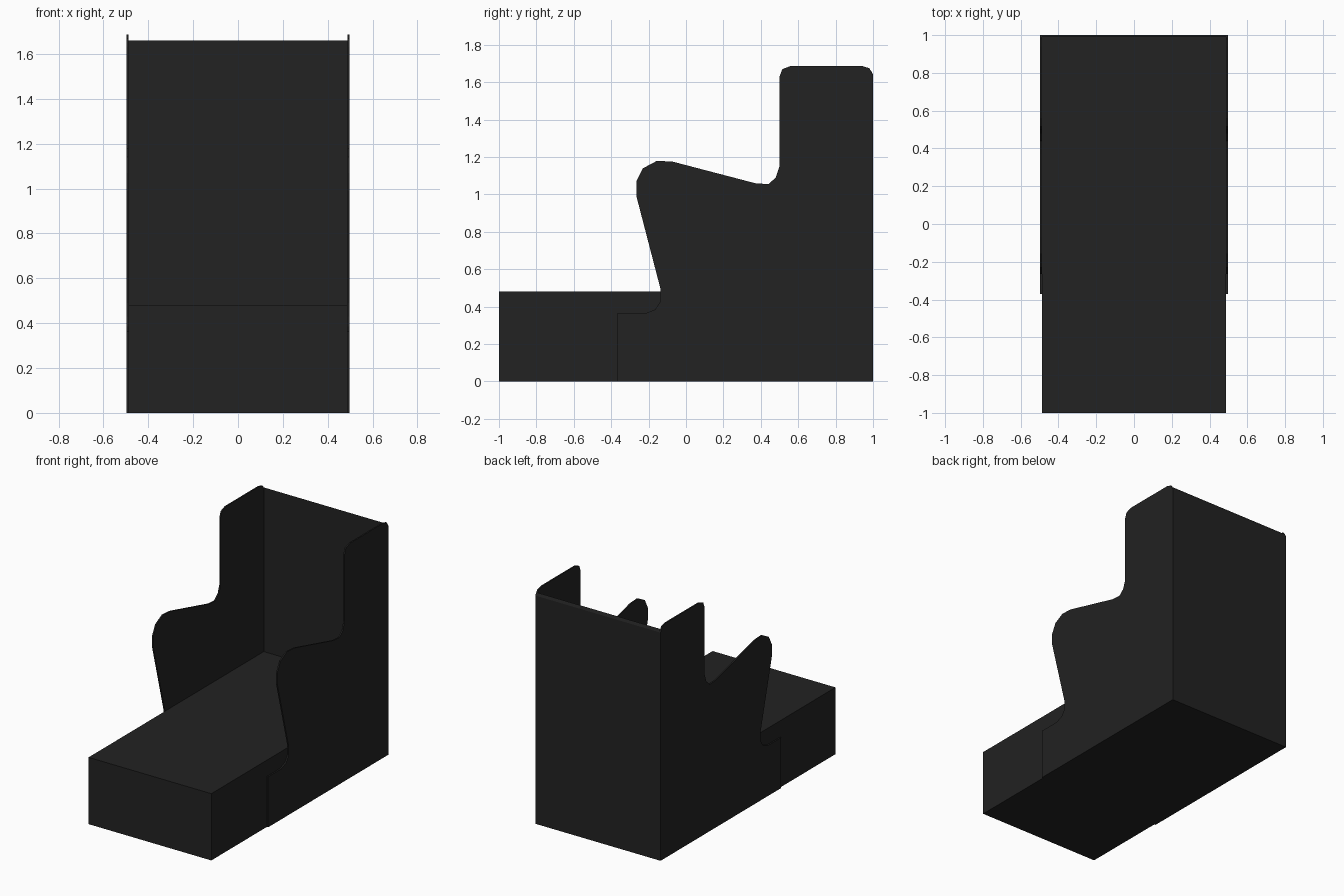
import bpy
import bmesh

cube = bpy.data.objects.get("Cube")
if cube:
    bpy.data.objects.remove(cube, do_unlink=True)

black = bpy.data.materials.new("matte_black")
black.use_nodes = True
colour = (0.016, 0.016, 0.016, 1)
black.diffuse_color = colour
bsdf = next(n for n in black.node_tree.nodes if n.type == 'BSDF_PRINCIPLED')
bsdf.inputs["Base Color"].default_value = colour
bsdf.inputs["Roughness"].default_value = 0.8


def extrude_profile(name, profile, x0, x1):
    """Extrude a (y, z) outline from x0 to x1."""
    bm = bmesh.new()
    face = bm.faces.new([bm.verts.new((x0, y, z)) for y, z in profile])
    new = bmesh.ops.extrude_face_region(bm, geom=[face])["geom"]
    verts = [g for g in new if isinstance(g, bmesh.types.BMVert)]
    bmesh.ops.translate(bm, verts=verts, vec=(x1 - x0, 0, 0))
    bmesh.ops.recalc_face_normals(bm, faces=bm.faces)
    mesh = bpy.data.meshes.new(name)
    bm.to_mesh(mesh)
    bm.free()
    mesh.materials.append(black)
    obj = bpy.data.objects.new(name, mesh)
    bpy.context.collection.objects.link(obj)
    return obj


INNER, OUTER = 0.488, 0.498

# Solid seat base running the full depth
extrude_profile("seat_base", [(-1, 0), (0.99, 0), (0.99, 0.48), (-1, 0.48)],
                -INNER, INNER)

# Thin back panel with a sloped top edge
extrude_profile("back_panel", [(0.99, 0), (1, 0), (1, 1.64), (0.99, 1.66)],
                -INNER, INNER)

# Thin side panels with armrest and wing outline
side = [(-0.37, 0), (-0.37, 0.363), (-0.22, 0.363), (-0.165, 0.385),
        (-0.135, 0.43), (-0.135, 0.49), (-0.265, 0.99), (-0.265, 1.07),
        (-0.23, 1.14), (-0.155, 1.18), (-0.07, 1.175), (0.37, 1.06),
        (0.44, 1.055), (0.48, 1.09), (0.5, 1.15), (0.5, 1.63),
        (0.515, 1.67), (0.56, 1.687), (0.94, 1.687), (0.98, 1.675),
        (1, 1.64), (1, 0)]
for name, sign in (("left_side_panel", 1), ("right_side_panel", -1)):
    extrude_profile(name, side, sign * INNER, sign * OUTER)
